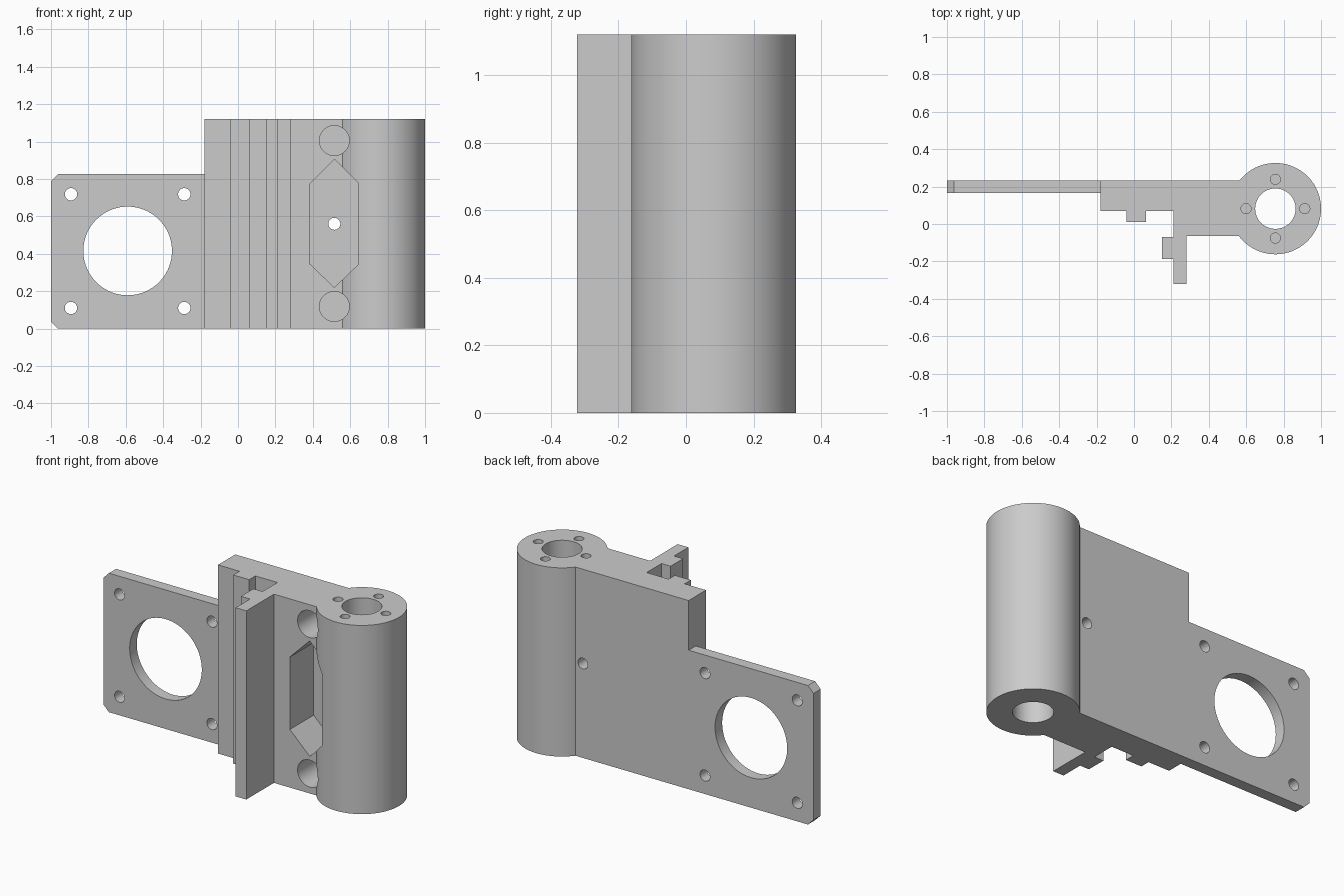
import bpy, bmesh
from math import sin, cos, pi, asin, radians
from mathutils import Vector

if "Cube" in bpy.data.objects:
    bpy.data.objects.remove(bpy.data.objects["Cube"], do_unlink=True)

HEIGHT = 1.12
TUBE_X, TUBE_Y, TUBE_R = 0.756, 0.082, 0.244
BACK, FRONT, POCKET_FLOOR = 0.232, -0.063, 0.16

grey = bpy.data.materials.new("light_grey")
grey.use_nodes = True
grey.diffuse_color = (0.6, 0.6, 0.6, 1)
grey.node_tree.nodes["Principled BSDF"].inputs["Base Color"].default_value = (0.6, 0.6, 0.6, 1)


def prism(name, points, axis, start, end):
    """Extrude a 2D outline: (x, y) points along Z, or (x, z) points along Y."""
    place = (lambda a, b: (a, b, start)) if axis == "Z" else (lambda a, b: (a, start, b))
    move = Vector((0, 0, end - start) if axis == "Z" else (0, end - start, 0))
    bm = bmesh.new()
    face = bm.faces.new([bm.verts.new(place(a, b)) for a, b in points])
    new = bmesh.ops.extrude_face_region(bm, geom=[face])["geom"]
    bmesh.ops.translate(bm, vec=move, verts=[v for v in new if isinstance(v, bmesh.types.BMVert)])
    bmesh.ops.recalc_face_normals(bm, faces=bm.faces)
    mesh = bpy.data.meshes.new(name)
    bm.to_mesh(mesh)
    bm.free()
    obj = bpy.data.objects.new(name, mesh)
    bpy.context.collection.objects.link(obj)
    mesh.materials.append(grey)
    return obj


def circle(a, b, r, n=32):
    return [(a + r * cos(2 * pi * i / n), b + r * sin(2 * pi * i / n)) for i in range(n)]


def cut(points, axis, start, end):
    cutter = prism("cutter", points, axis, start, end)
    cutter.hide_render = True
    mod = bracket.modifiers.new("cut", "BOOLEAN")
    mod.operation, mod.solver, mod.object = "DIFFERENCE", "EXACT", cutter
    bpy.context.view_layer.objects.active = bracket
    bpy.ops.object.modifier_apply(modifier=mod.name)
    bpy.data.objects.remove(cutter, do_unlink=True)


# Bracket: plate, stepped block, fin and round tube as one plan outline
outline = [(-1, BACK), (-1, 0.165), (-0.18, 0.165), (-0.18, 0.07), (-0.04, 0.07),
           (-0.04, 0.012), (0.065, 0.012), (0.065, 0.07), (0.21, 0.07), (0.21, -0.07),
           (0.15, -0.07), (0.15, -0.187), (0.21, -0.187), (0.21, -0.322),
           (0.28, -0.322), (0.28, FRONT)]
first = -pi + asin((TUBE_Y - FRONT) / TUBE_R)
last = pi - asin((BACK - TUBE_Y) / TUBE_R)
for i in range(81):
    t = first + (last - first) * i / 80
    outline.append((TUBE_X + TUBE_R * cos(t), TUBE_Y + TUBE_R * sin(t)))
bracket = prism("motor_bracket", outline, "Z", 0, HEIGHT)

# Lower the motor plate and chamfer its outer corners
cut([(-0.18, 0.825), (-0.963, 0.825), (-1, 0.788), (-1.1, 0.788), (-1.1, 1.3), (-0.18, 1.3)],
    "Y", 0.12, 0.4)
cut([(-1, 0.037), (-0.963, 0), (-0.963, -0.1), (-1.1, -0.1), (-1.1, 0.037)], "Y", 0.12, 0.4)

# Motor opening and its four screw holes
cut(circle(-0.59, 0.415, 0.237, 72), "Y", 0.1, 0.4)
for x in (-0.893, -0.287):
    for z in (0.11, 0.718):
        cut(circle(x, z, 0.033), "Y", 0.1, 0.4)

# Six-sided pocket, two round pockets and the through hole
cut([(0.515, 0.905), (0.645, 0.775), (0.645, 0.345), (0.515, 0.22), (0.385, 0.345),
     (0.385, 0.775)], "Y", -0.4, POCKET_FLOOR)
for z in (0.118, 1.005):
    cut(circle(0.515, z, 0.08, 48), "Y", -0.4, POCKET_FLOOR)
cut(circle(0.515, 0.56, 0.032), "Y", 0.1, 0.4)

# Tube bore and blind screw holes around it
cut(circle(TUBE_X, TUBE_Y, 0.108, 64), "Z", -0.1, HEIGHT + 0.1)
for dx, dy in ((1, 0), (-1, 0), (0, 1), (0, -1)):
    cut(circle(TUBE_X + 0.157 * dx, TUBE_Y + 0.157 * dy, 0.027), "Z", HEIGHT - 0.2, HEIGHT + 0.1)

bpy.ops.object.select_all(action="DESELECT")
bracket.select_set(True)
bpy.context.view_layer.objects.active = bracket
bpy.ops.object.shade_smooth_by_angle(angle=radians(30))
